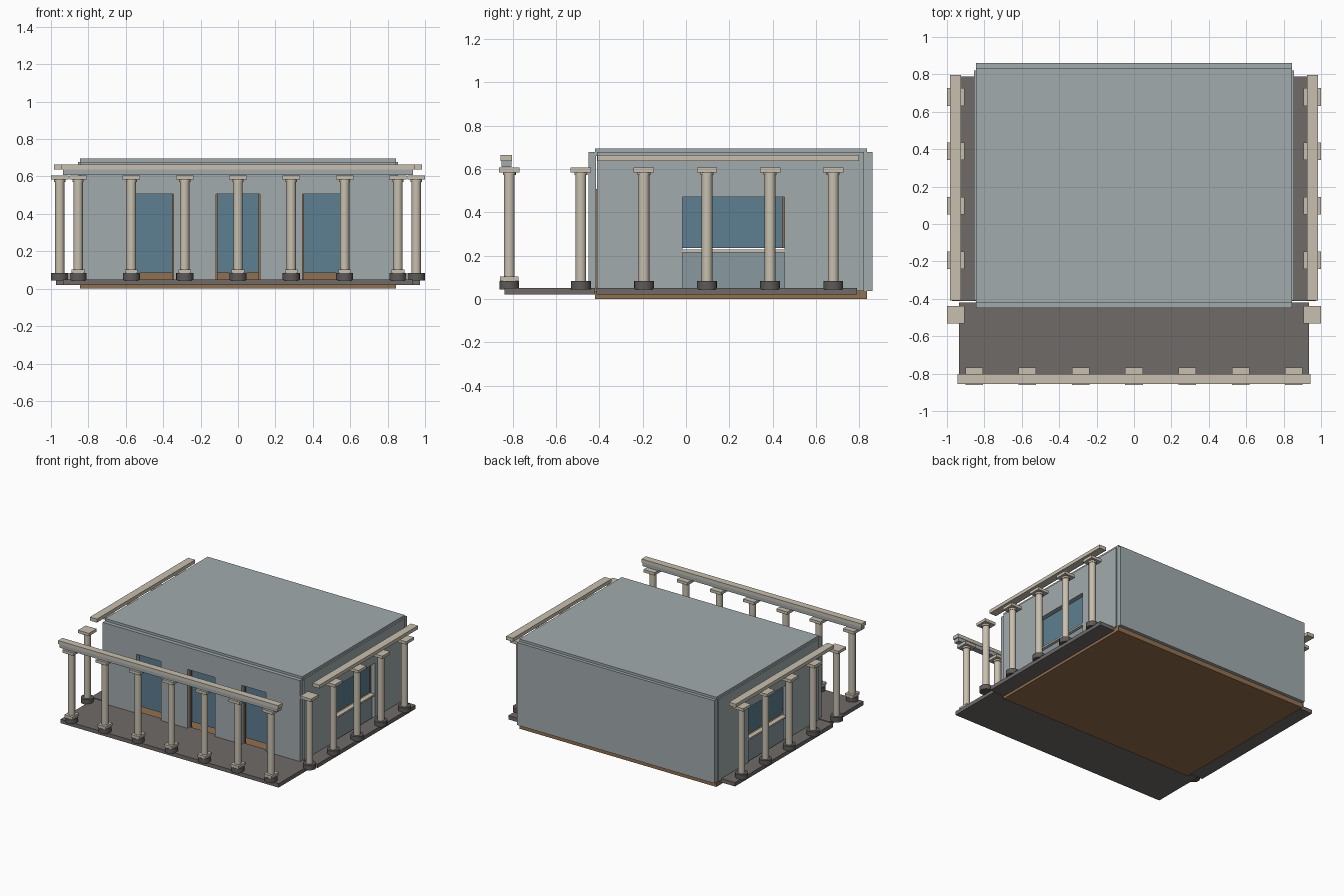
import bpy, bmesh, math
from mathutils import Vector

if "Cube" in bpy.data.objects:
    bpy.data.objects.remove(bpy.data.objects["Cube"])


def material(name, rgb):
    m = bpy.data.materials.new(name)
    m.diffuse_color = (*rgb, 1)
    m.use_nodes = True
    m.node_tree.nodes["Principled BSDF"].inputs["Base Color"].default_value = m.diffuse_color
    return m


WALL = material("wall_grey", (0.36, 0.41, 0.42))
PANEL = material("panel_grey", (0.25, 0.32, 0.35))
GLASS = material("glass_blue", (0.11, 0.21, 0.28))
STONE = material("pale_stone", (0.58, 0.53, 0.43))
DARK = material("dark_stone", (0.16, 0.145, 0.14))
BASE = material("column_base", (0.11, 0.105, 0.1))
WOOD = material("wood", (0.29, 0.16, 0.075))


def finish(name, bm, mat):
    bmesh.ops.recalc_face_normals(bm, faces=bm.faces)
    me = bpy.data.meshes.new(name)
    bm.to_mesh(me)
    bm.free()
    me.materials.append(mat)
    ob = bpy.data.objects.new(name, me)
    bpy.context.collection.objects.link(ob)
    return ob


def box(name, x0, x1, y0, y1, z0, z1, mat):
    bm = bmesh.new()
    bmesh.ops.create_cube(bm, size=1)
    lo, hi = Vector((x0, y0, z0)), Vector((x1, y1, z1))
    for v in bm.verts:
        v.co = Vector([lo[i] + (v.co[i] + 0.5) * (hi[i] - lo[i]) for i in range(3)])
    return finish(name, bm, mat)


def wall(name, points, offset, thick, axis):
    # extrude an upright outline along the given axis
    bm = bmesh.new()
    place = (lambda a, z: (a, offset, z)) if axis == "y" else (lambda a, z: (offset, a, z))
    face = bm.faces.new([bm.verts.new(place(a, z)) for a, z in points])
    ext = bmesh.ops.extrude_face_region(bm, geom=[face])
    move = Vector((0, thick, 0)) if axis == "y" else Vector((thick, 0, 0))
    bmesh.ops.translate(bm, verts=[g for g in ext["geom"] if isinstance(g, bmesh.types.BMVert)], vec=move)
    return finish(name, bm, WALL)


def notched(a0, a1, z0, z1, openings, top):
    # rectangle with openings rising from its bottom edge
    pts = [(a0, z0)]
    for l, r in openings:
        pts += [(l, z0), (l, top), (r, top), (r, z0)]
    return pts + [(a1, z0), (a1, z1), (a0, z1)]


def cylinder(name, x, y, r, z0, z1, seg, mat):
    bm = bmesh.new()
    bmesh.ops.create_cone(bm, cap_ends=True, segments=seg, radius1=r, radius2=r, depth=z1 - z0)
    bmesh.ops.translate(bm, verts=bm.verts, vec=(x, y, (z0 + z1) / 2))
    ob = finish(name, bm, mat)
    for p in ob.data.polygons:
        p.use_smooth = len(p.vertices) == 4
    ob.data.set_sharp_from_angle(angle=math.radians(40))
    return ob


def column(name, x, y, plinth):
    cylinder(name + "_base", x, y, 0.046, 0.045, 0.083, 16, BASE)
    if plinth:
        box(name + "_plinth", x - 0.034, x + 0.034, y - 0.042, y + 0.042, 0.083, 0.104, STONE)
    cylinder(name + "_shaft", x, y, 0.025, 0.08, 0.585, 16, STONE)
    cylinder(name + "_collar", x, y, 0.03, 0.571, 0.585, 16, STONE)
    box(name + "_capital", x - 0.047, x + 0.047, y - 0.047, y + 0.047, 0.584, 0.606, STONE)


# floors and decks
box("floor", -0.845, 0.845, -0.42, 0.835, 0, 0.037, WOOD)
box("front_deck", -0.935, 0.935, -0.838, -0.42, 0.02, 0.05, DARK)

# front wall with three doorways
doors = [(-0.555, -0.345), (-0.118, 0.118), (0.345, 0.555)]
wall("front_wall", notched(-0.845, 0.845, 0.05, 0.677, doors, 0.507), -0.45, 0.035, "y")
for i, (l, r) in enumerate(doors):
    box(f"door_pane_{i}", l - 0.01, r + 0.01, -0.405, -0.395, 0.085, 0.52, GLASS)
    if l > -0.3:
        box(f"door_jamb_left_{i}", l, l + 0.008, -0.42, -0.405, 0.04, 0.507, WOOD)
    if r < 0.3:
        box(f"door_jamb_right_{i}", r - 0.008, r, -0.42, -0.405, 0.04, 0.507, WOOD)

# back wall with wooden lining, and roof
box("back_wall", -0.845, 0.845, 0.82, 0.86, 0.037, 0.677, WALL)
box("back_lining", -0.82, 0.82, 0.805, 0.819, 0.037, 0.66, WOOD)
box("roof", -0.845, 0.845, -0.42, 0.835, 0.66, 0.695, WALL)

# left and right sides
for side, s in (("left", -1), ("right", 1)):
    def sbox(name, a, b, *rest):
        return box(f"{side}_{name}", min(s * a, s * b), max(s * a, s * b), *rest)

    wall(side + "_wall", notched(-0.41, 0.82, 0.037, 0.677, [(-0.015, 0.455)], 0.47), s * 0.855, -s * 0.035, "x")
    sbox("window_pane", 0.805, 0.815, -0.02, 0.445, 0.235, 0.48, GLASS)
    sbox("window_jamb", 0.815, 0.823, 0.445, 0.455, 0.235, 0.47, WOOD)
    sbox("window_panel", 0.815, 0.83, -0.015, 0.455, 0.037, 0.215, PANEL)
    sbox("window_sill", 0.815, 0.852, -0.015, 0.455, 0.215, 0.228, STONE)
    sbox("deck", 0.845, 0.972, -0.412, 0.788, 0.02, 0.05, DARK)
    sbox("beam", 0.925, 0.985, -0.408, 0.797, 0.637, 0.664, STONE)
    # small pad carrying the column ahead of the side deck
    for i in range(5):
        column(f"{side}_column_{i}", s * 0.953, -0.485 + 0.291 * i, False)

# front colonnade
for i in range(7):
    column(f"front_column_{i}", -0.855 + 0.285 * i, -0.815, True)
box("front_beam", -0.943, 0.943, -0.855, -0.802, 0.637, 0.664, STONE)
box("front_lower_beam", -0.935, 0.935, -0.85, -0.805, 0.609, 0.637, WALL)
